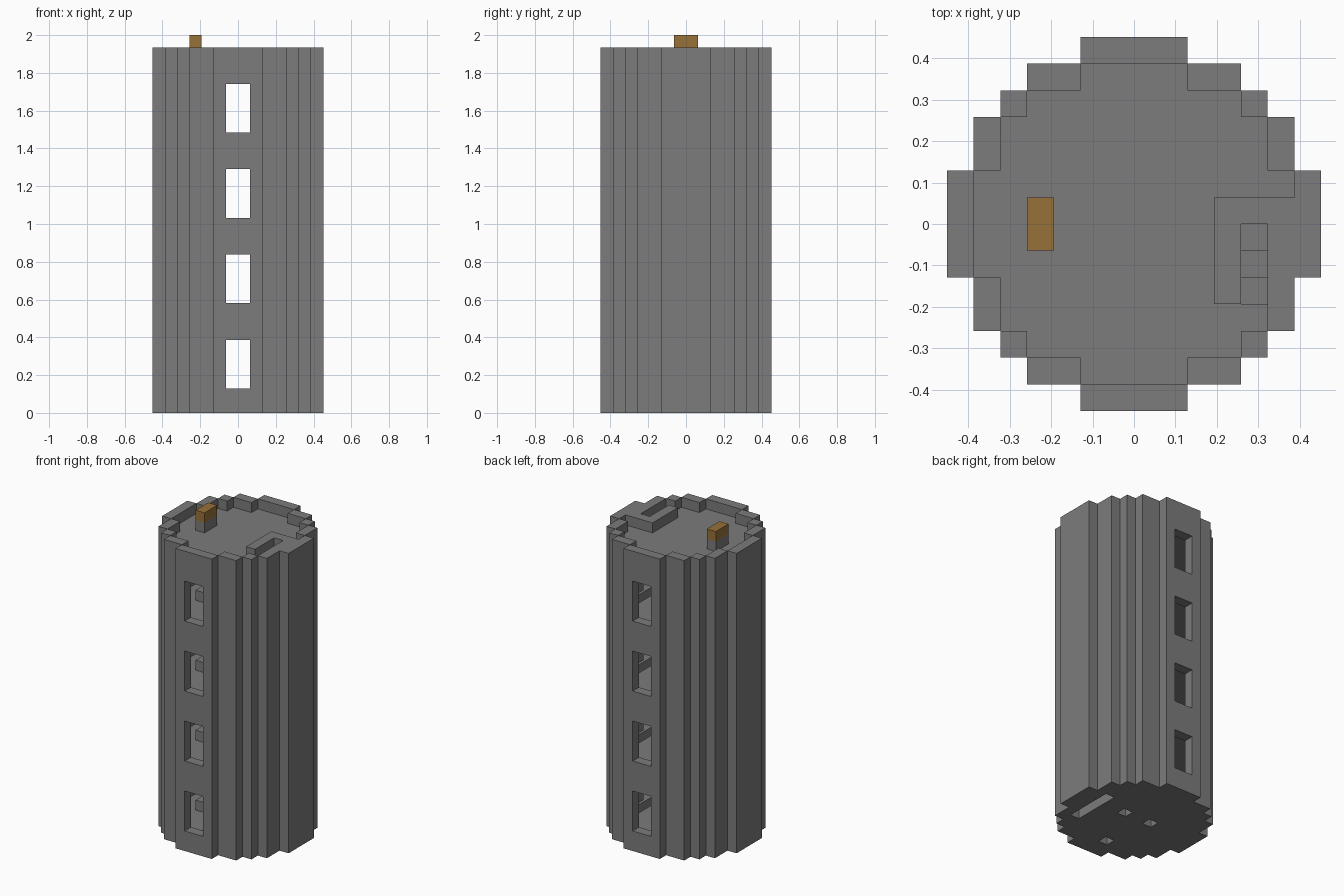
import bpy
import bmesh
import math
from mathutils import Vector

U = 2 / 31          # edge of one block
STOREY = 7          # blocks per storey
STOREYS = 4
ROOF = STOREY * STOREYS

cube = bpy.data.objects.get("Cube")
if cube:
    bpy.data.objects.remove(cube, do_unlink=True)


def material(name, rgb):
    m = bpy.data.materials.new(name)
    m.use_nodes = True
    colour = (*rgb, 1)
    m.diffuse_color = colour
    m.node_tree.nodes["Principled BSDF"].inputs["Base Color"].default_value = colour
    return m


stone = material("grey stone", (0.2, 0.2, 0.2))
amber = material("amber", (0.31, 0.165, 0.04))


def box(x0, x1, y0, y1, z0, z1):
    """All block cells in a box."""
    return {(x, y, z) for x in range(x0, x1)
            for y in range(y0, y1) for z in range(z0, z1)}


def build(name, cells, mat):
    """Skin a set of block cells and merge the flat faces."""
    bm = bmesh.new()
    verts = {}

    def vert(p):
        key = tuple(round(c) for c in p)
        if key not in verts:
            verts[key] = bm.verts.new(Vector(key) * U)
        return verts[key]

    for cell in sorted(cells):
        for axis in range(3):
            for side in (0, 1):
                near = list(cell)
                near[axis] += 1 if side else -1
                if tuple(near) in cells:
                    continue
                base = Vector(cell)
                base[axis] += side
                a, b = Vector((0, 0, 0)), Vector((0, 0, 0))
                a[(axis + 1) % 3] = 1
                b[(axis + 2) % 3] = 1
                ring = [base, base + a, base + a + b, base + b]
                bm.faces.new([vert(p) for p in (ring if side else ring[::-1])])
    bmesh.ops.dissolve_limit(bm, angle_limit=math.radians(1),
                             verts=bm.verts[:], edges=bm.edges[:])
    mesh = bpy.data.meshes.new(name)
    bm.to_mesh(mesh)
    bm.free()
    mesh.materials.append(mat)
    obj = bpy.data.objects.new(name, mesh)
    bpy.context.collection.objects.link(obj)
    return obj


def disc(half_widths, z0, z1):
    """Stepped round plan; half width for each row away from the middle."""
    cells = set()
    for row, w in enumerate(half_widths):
        cells |= box(-w, w, row, row + 1, z0, z1)
        cells |= box(-w, w, -row - 1, -row, z0, z1)
    return cells


OUTER = (7, 7, 6, 6, 5, 4, 2)
INNER = (6, 6, 5, 5, 4, 2)

# Outer wall with a front and back window on every storey
wall = disc(OUTER, 0, ROOF + 2) - disc(INNER, 0, ROOF + 2)
for s in range(STOREYS):
    wall -= box(-1, 1, -7, 7, s * STOREY + 2, s * STOREY + 6)
build("tower_wall", wall, stone)

# Floors with stairwell slots, and the roof deck
for s in range(STOREYS + 1):
    z = s * STOREY
    slot_end = 0 if s == STOREYS else 2
    floor = disc(INNER, z, z + 1) - box(4, 5, -3, slot_end, z, z + 1)
    if s == 0:
        for x, y in ((1, 0), (-2, 0), (-1, -5)):    # drain holes
            floor -= box(x, x + 1, y, y + 1, z, z + 1)
    build("roof_deck" if s == STOREYS else f"floor_{s + 1}", floor, stone)

# Stair flights and low pedestals
for s in range(STOREYS):
    z = s * STOREY + 1
    steps = set()
    for i in range(6):
        steps |= box(4, 5, 2 - i, 3 - i, z + i, z + i + 1)
    build(f"stairs_{s + 1}", steps, stone)
    build(f"pedestal_{s + 1}", box(-4, -3, -1, 1, z, z + 1), stone)

# Parapet around the roof stairwell
top = ROOF + 1
parapet = (box(3, 4, -3, 1, top, top + 1) | box(4, 5, 0, 1, top, top + 1)
           | box(5, 6, -2, 1, top, top + 1))
build("stairwell_parapet", parapet, stone)

# Roof beacon
build("beacon_base", box(-4, -3, -1, 1, top, top + 1), stone)
build("beacon_light", box(-4, -3, -1, 1, top + 1, top + 2), amber)
